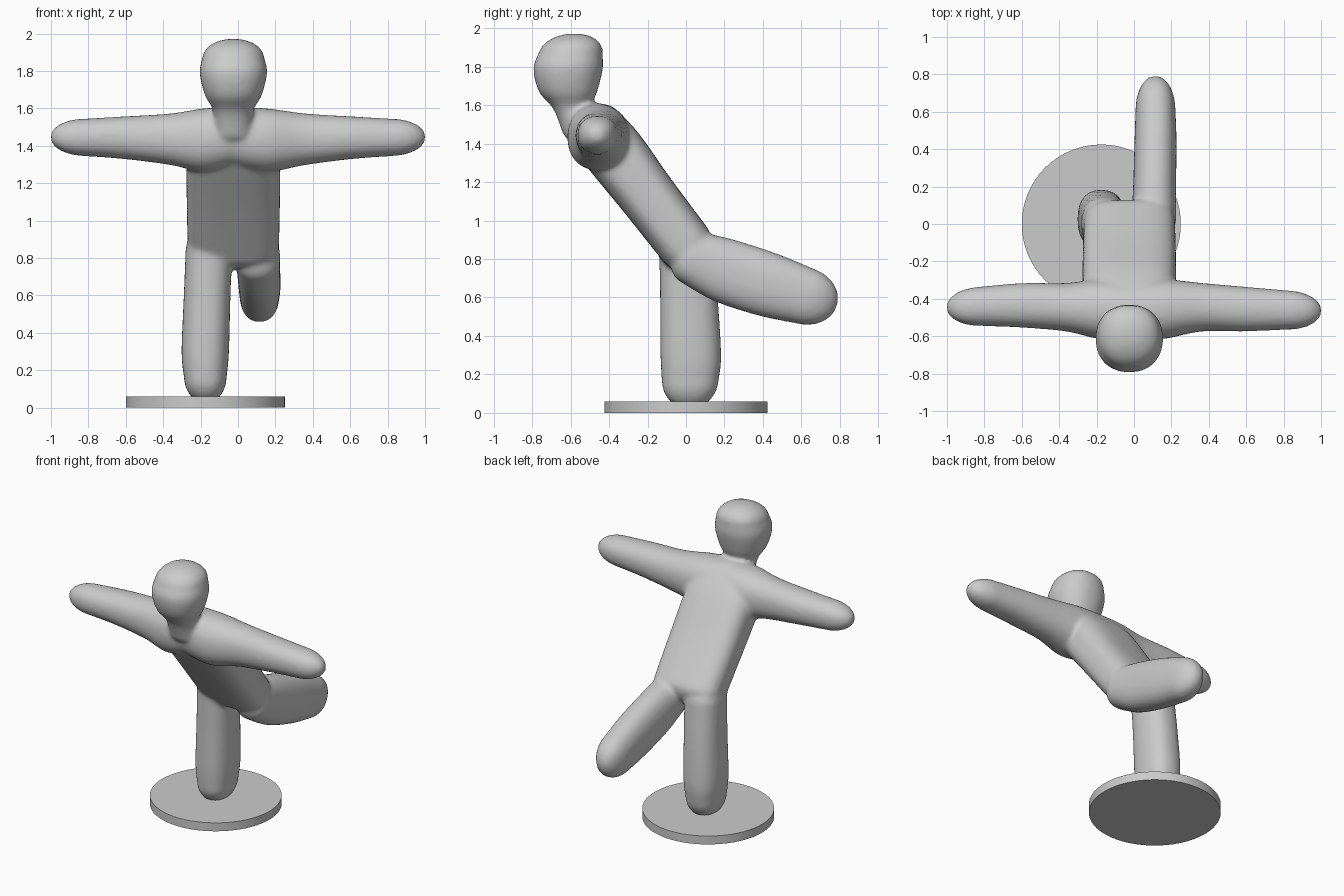
import bpy, bmesh
from math import cos, sin, pi, copysign
from mathutils import Vector

cube = bpy.data.objects.get("Cube")
if cube:
    bpy.data.objects.remove(cube, do_unlink=True)

grey = bpy.data.materials.new("light grey")
grey.use_nodes = True
colour = (0.6, 0.6, 0.6, 1)
grey.diffuse_color = colour
grey.node_tree.nodes["Principled BSDF"].inputs["Base Color"].default_value = colour

X, Y, Z = Vector((1, 0, 0)), Vector((0, 1, 0)), Vector((0, 0, 1))
SIDES, STEPS = 32, 6


def spline(a, b, c, d, t):
    """Smooth blend from b to c."""
    return 0.5 * (2 * b + (c - a) * t + (2 * a - 5 * b + 4 * c - d) * t * t
                  + (3 * b - a - 3 * c + d) * t ** 3)


def limb(bm, rings, u, v, caps, power=2.2):
    """Loft rings of (x, y, z, half width, half depth), closed by domes of the given lengths."""
    pts = [rings[0]] + rings + [rings[-1]]
    path = []
    for i in range(1, len(pts) - 2):
        for s in range(STEPS):
            path.append([spline(*q, s / STEPS) for q in zip(*pts[i - 1:i + 3])])
    path.append(list(rings[-1]))

    def dome(end, inner, length):
        axis = (Vector(end[:3]) - Vector(inner[:3])).normalized()
        out = []
        for k in range(1, 8):
            ang = k / 8 * pi / 2
            c = Vector(end[:3]) + axis * length * sin(ang)
            out.append([*c, end[3] * cos(ang), end[4] * cos(ang)])
        return out

    path = dome(path[0], path[1], caps[0])[::-1] + path + dome(path[-1], path[-2], caps[1])
    loops = []
    for x, y, z, a, b in path:
        loop = []
        for k in range(SIDES):
            c, s = cos(2 * pi * k / SIDES), sin(2 * pi * k / SIDES)
            p = Vector((x, y, z)) + u * a * copysign(abs(c) ** (2 / power), c) \
                + v * b * copysign(abs(s) ** (2 / power), s)
            loop.append(bm.verts.new(p))
        loops.append(loop)
    faces = []
    for lo, hi in zip(loops, loops[1:]):
        for k in range(SIDES):
            n = (k + 1) % SIDES
            faces.append(bm.faces.new((lo[k], lo[n], hi[n], hi[k])))
    faces.append(bm.faces.new(loops[0][::-1]))
    faces.append(bm.faces.new(loops[-1]))
    bmesh.ops.recalc_face_normals(bm, faces=faces)


bm = bmesh.new()

# Torso, leaning forward
limb(bm, [(-0.025, 0.0, 0.87, 0.245, 0.145), (-0.025, -0.2, 1.13, 0.25, 0.15),
          (-0.025, -0.36, 1.34, 0.25, 0.16), (-0.025, -0.46, 1.46, 0.23, 0.155)],
     X, Vector((0, 0.79, 0.61)), (0.1, 0.13), 3)

# Standing leg
limb(bm, [(-0.155, 0.0, 0.85, 0.125, 0.14), (-0.165, 0.015, 0.6, 0.125, 0.15),
          (-0.175, 0.025, 0.3, 0.127, 0.158), (-0.175, 0.022, 0.17, 0.115, 0.148)],
     X, Y, (0.1, 0.15), 2.4)

# Raised leg, stretched back
limb(bm, [(0.105, 0.02, 0.81, 0.12, 0.14), (0.11, 0.2, 0.74, 0.115, 0.168),
          (0.115, 0.43, 0.665, 0.113, 0.168), (0.115, 0.61, 0.61, 0.107, 0.15)],
     X, Vector((0, 0.3, 0.954)), (0.1, 0.185), 2.3)

# Arms, flaring into the shoulders
for side in (-1, 1):
    ty = -0.45 - 0.01 * side
    limb(bm, [(-0.025, -0.46, 1.45, 0.15, 0.16),
              (0.17 * side - 0.015, -0.455, 1.43, 0.16, 0.17),
              (0.36 * side, -0.445, 1.435, 0.13, 0.138),
              (0.6 * side, ty + 0.005, 1.443, 0.119, 0.115),
              (0.82 * side, ty, 1.445, 0.105, 0.1)],
         Y, Z, (0.05, 0.185))

# Neck and egg-shaped head
limb(bm, [(-0.025, -0.53, 1.45, 0.11, 0.11), (-0.025, -0.59, 1.58, 0.105, 0.1),
          (-0.025, -0.613, 1.67, 0.152, 0.152), (-0.025, -0.613, 1.79, 0.181, 0.181),
          (-0.025, -0.6, 1.87, 0.166, 0.166)],
     X, Y, (0.05, 0.105))

mesh = bpy.data.meshes.new("body")
bm.to_mesh(mesh)
bm.free()
body = bpy.data.objects.new("body", mesh)
bpy.context.collection.objects.link(body)
mesh.materials.append(grey)

# Fuse the limbs into one soft skin
remesh = body.modifiers.new("fuse", 'REMESH')
remesh.mode = 'VOXEL'
remesh.voxel_size = 0.014
remesh.use_smooth_shade = True
soften = body.modifiers.new("soften", 'SMOOTH')
soften.factor = 0.5
soften.iterations = 10

# Round base
bpy.ops.mesh.primitive_cylinder_add(vertices=64, radius=0.425, depth=0.06,
                                    location=(-0.175, 0, 0.03))
base = bpy.context.object
base.name = "base"
base.data.materials.append(grey)
bpy.ops.object.shade_smooth_by_angle()
